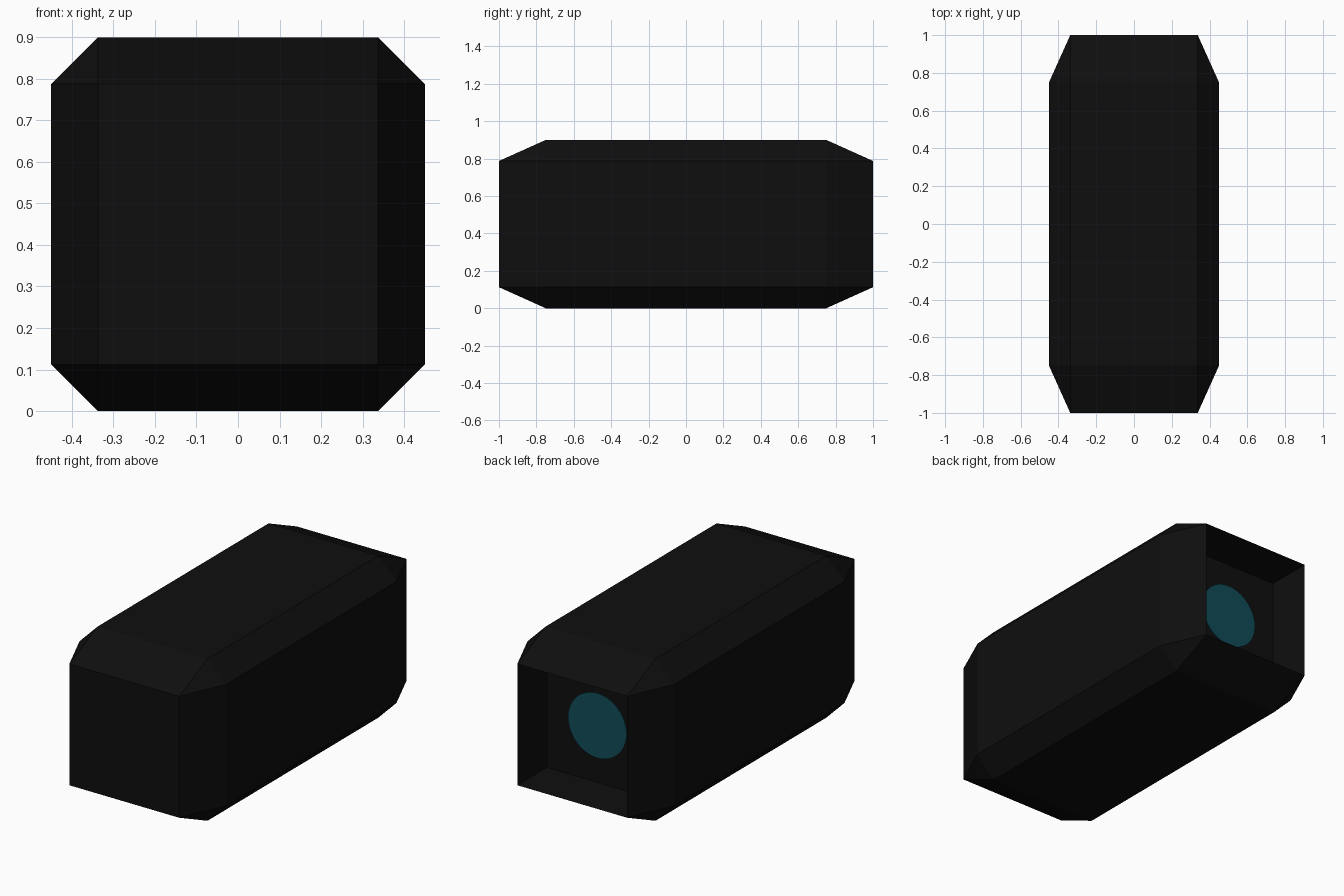
import bpy, bmesh, math
from mathutils import Matrix

if "Cube" in bpy.data.objects:
    bpy.data.objects.remove(bpy.data.objects["Cube"])


def material(name, rgb):
    m = bpy.data.materials.new(name)
    m.diffuse_color = (*rgb, 1)
    m.use_nodes = True
    m.node_tree.nodes["Principled BSDF"].inputs["Base Color"].default_value = m.diffuse_color
    return m


def add_object(name, bm, mat):
    bmesh.ops.recalc_face_normals(bm, faces=bm.faces)
    mesh = bpy.data.meshes.new(name)
    bm.to_mesh(mesh)
    bm.free()
    mesh.materials.append(mat)
    ob = bpy.data.objects.new(name, mesh)
    bpy.context.collection.objects.link(ob)
    return ob


black = material("matte black", (0.0045, 0.0045, 0.0045))
teal = material("dark teal glass", (0.0055, 0.07, 0.095))

# Casing: bevelled cube stretched lengthwise
bm = bmesh.new()
bmesh.ops.create_cube(bm, size=2)
bmesh.ops.bevel(bm, geom=bm.edges[:], offset=0.25, segments=1,
                affect='EDGES', profile=0.5)
bmesh.ops.transform(bm, verts=bm.verts,
                    matrix=Matrix.Translation((0, 0, 0.45)) @ Matrix.Diagonal((0.45, 1, 0.45, 1)))

# Recess: the rear end face pushed straight inwards
rear = max(bm.faces, key=lambda f: f.calc_center_median().y)
walls = bmesh.ops.extrude_discrete_faces(bm, faces=[rear])["faces"]
floor = walls[0]
rim_edges = [e for e in bm.edges if e.is_boundary and e not in floor.edges[:]]
bmesh.ops.translate(bm, verts=floor.verts[:], vec=(0, -0.26, 0))
bmesh.ops.bridge_loops(bm, edges=rim_edges + floor.edges[:])
add_object("casing", bm, black)

# Lens: thin disc standing just proud of the recess floor
bm = bmesh.new()
bmesh.ops.create_cone(bm, cap_ends=True, segments=48, radius1=0.18, radius2=0.18, depth=0.006,
                      matrix=Matrix.Translation((0, 0.777, 0.45)) @ Matrix.Rotation(math.pi / 2, 4, 'X'))
add_object("lens", bm, teal)
